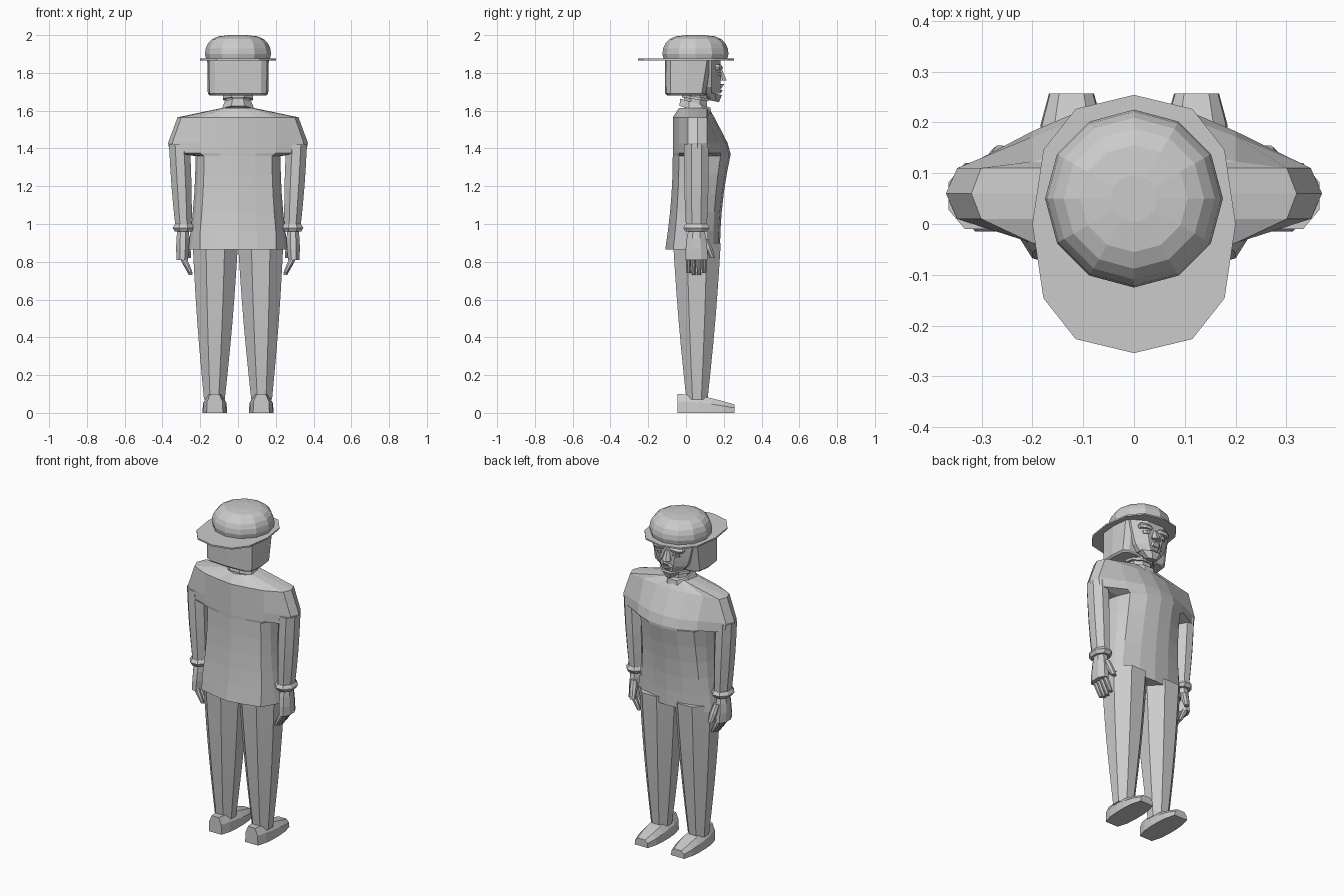
import bpy, bmesh, math

default_cube = bpy.data.objects.get("Cube")
if default_cube:
    bpy.data.objects.remove(default_cube, do_unlink=True)

shade = 0.6
grey = bpy.data.materials.new("plain grey")
grey.use_nodes = True
grey.diffuse_color = (shade, shade, shade, 1)
grey.node_tree.nodes["Principled BSDF"].inputs["Base Color"].default_value = grey.diffuse_color


def mix(a, b, t):
    return a + (b - a) * t


def power(value, exponent):
    """Signed power, used to square off or sharpen an ellipse."""
    return math.copysign(abs(value) ** exponent, value)


def loft(name, rings, side=1):
    """Skin a stack of equal-length rings and cap both ends."""
    bm = bmesh.new()
    rows = [[bm.verts.new((x * side, y, z)) for x, y, z in ring] for ring in rings]
    count = len(rows[0])
    for lower, upper in zip(rows, rows[1:]):
        for i in range(count):
            j = (i + 1) % count
            bm.faces.new((lower[i], lower[j], upper[j], upper[i]))
    bm.faces.new(rows[0])
    bm.faces.new(rows[-1])
    bmesh.ops.recalc_face_normals(bm, faces=bm.faces)
    mesh = bpy.data.meshes.new(name)
    bm.to_mesh(mesh)
    bm.free()
    mesh.materials.append(grey)
    bpy.context.collection.objects.link(bpy.data.objects.new(name, mesh))


def oval(z, cx, rx, cy, ry, sides=12, exponent=1.0, tilt=0.0):
    """Many-sided outline with a corner on each axis."""
    points = []
    for i in range(sides):
        angle = math.tau * i / sides
        y = ry * power(math.cos(angle), exponent)
        points.append((cx + rx * power(math.sin(angle), exponent), cy + y, z - tilt * y))
    return points


def octagon(z, cx, rx, cy, ry, tilt=0.0):
    """Rectangle with chamfered corners, optionally leaning."""
    points = []
    for i in range(8):
        angle = math.tau * (i + 0.5) / 8
        scale = 1 / math.cos(math.pi / 8)
        y = ry * math.cos(angle) * scale
        points.append((cx + rx * math.sin(angle) * scale, cy + y, z - tilt * y))
    return points


def taper(name, start, end, side=1, steps=1, bulge=0.0, tilt=0.0):
    """Octagonal bar between two (z, centre x, half width, centre y, half depth) sections."""
    rings = []
    for i in range(steps + 1):
        t = i / steps
        z, cx, rx, cy, ry = (mix(a, b, t) for a, b in zip(start, end))
        swell = bulge * math.sin(math.pi * t)
        rings.append(octagon(z, cx, rx + swell, cy, ry + swell, tilt))
    loft(name, rings, side)


# Jacket: flared skirt, chest, then the wide shoulder yoke
def jacket_ring(z, width, back, front):
    panel = min(0.2, width * 0.8)
    middle = 0.06
    half = [(0, front), (panel / 2, front - 0.01), (panel, mix(front, middle, 0.3)),
            (width * 0.94, middle + 0.05), (width, middle), (width * 0.94, middle - 0.05),
            (panel, mix(back, middle, 0.25)), (panel / 2, mix(back, middle, 0.1)), (0, back)]
    return [(x, y, z) for x, y in half + [(-x, y) for x, y in half[-2:0:-1]]]


back = -0.07
jacket = []
for i in range(6):
    t = i / 5
    flare = 0.04 * (1 - t) ** 2
    jacket.append(jacket_ring(mix(0.865, 1.36, t), 0.225 + flare, back - flare,
                              mix(0.18, 0.235, t * t)))
jacket += [jacket_ring(1.375, 0.36, back, 0.235), jacket_ring(1.43, 0.37, back, 0.22),
           jacket_ring(1.565, 0.32, back, 0.15), jacket_ring(1.615, 0.08, back / 2, 0.12)]
loft("jacket", jacket)

# Leaning collar, neck and neck band
neck_y = 0.05
taper("collar", (1.6, 0, 0.085, neck_y, 0.085), (1.64, 0, 0.07, neck_y, 0.08), tilt=0.3)
taper("neck", (1.58, 0, 0.06, neck_y, 0.06), (1.7, 0, 0.065, neck_y, 0.06))
taper("neck_band", (1.66, 0, 0.08, neck_y, 0.07), (1.675, 0, 0.08, neck_y, 0.07), tilt=0.15)

# Face widening from the jaw to the temples
levels = 5
loft("face", [octagon(mix(1.69, 1.868, i / levels), 0, mix(0.07, 0.14, math.sqrt(i / levels)),
                      0.1, 0.083) for i in range(levels + 1)])
taper("chin", (1.65, 0, 0.03, 0.15, 0.025), (1.695, 0, 0.07, 0.13, 0.06), tilt=0.2)
taper("lower_lip", (1.695, 0, 0.03, 0.16, 0.025), (1.71, 0, 0.035, 0.16, 0.035))
taper("upper_lip", (1.718, 0, 0.055, 0.16, 0.028), (1.74, 0, 0.03, 0.16, 0.042))
taper("nose", (1.76, 0, 0.03, 0.18, 0.035), (1.82, 0, 0.012, 0.17, 0.02))

# Square-cut hair
boxy = 0.4
loft("hair", [oval(1.68, 0, 0.15, 0, 0.1, exponent=boxy),
              oval(1.69, 0, 0.16, 0, 0.11, exponent=boxy),
              oval(1.868, 0, 0.163, 0.015, 0.127, exponent=boxy)])

# Hat brim and domed crown
loft("hat_brim", [oval(z, 0, 0.2, 0, 0.254, exponent=0.8) for z in (1.866, 1.875)])
radius = 0.175
crown = [oval(1.87, 0, radius * 0.96, neck_y, radius * 0.96)]
for i in range(6):
    angle = 1.5 * i / 5
    r = radius * math.sqrt(math.cos(angle))
    crown.append(oval(1.9 + math.sin(angle) / 10, 0, r, neck_y, r))
loft("hat_crown", crown)

# Shoe, skinned from heel to toe
def shoe_section(t):
    y = mix(-0.045, 0.257, t)
    centre = 0.123
    half = 0.043 + 0.023 * math.sqrt(math.sin(math.pi * min(t, 0.999)))
    top = 0.04 + 0.06 * math.cos(1.5 * t)
    right = [(half, 0), (half * 0.95, top * 0.6), (half * 0.55, top)]
    return [(centre + x, y, z) for x, z in right + [(-x, z) for x, z in reversed(right)]]


# Paired parts
arm_y = 0.055
for side, word in ((1, "left"), (-1, "right")):
    taper(word + "_sleeve", (1.42, 0.31, 0.055, arm_y, 0.065), (0.98, 0.288, 0.043, arm_y, 0.055),
          side, steps=4, bulge=0.004)
    taper(word + "_cuff", (1.0, 0.289, 0.045, arm_y, 0.058), (0.96, 0.289, 0.045, arm_y, 0.058),
          side, steps=2, bulge=0.012)

    # Hand with a palm, four curled fingers and a thumb
    taper(word + "_palm", (0.98, 0.29, 0.03, arm_y, 0.04), (0.81, 0.295, 0.03, arm_y, 0.06),
          side, steps=3, bulge=0.005)
    for i in range(4):
        y = arm_y + 0.028 * (i - 1.5)
        tip = 0.73 + 0.01 * (i in (0, 3))
        taper(f"{word}_finger_{i + 1}", (0.83, 0.295, 0.018, y, 0.012),
              (tip, 0.25, 0.01, y, 0.01), side, steps=2, bulge=0.002)
    taper(word + "_thumb", (0.92, 0.28, 0.018, 0.1, 0.018), (0.82, 0.264, 0.016, 0.14, 0.014),
          side, steps=2, bulge=0.004)

    # Tapered trouser leg and shoe
    taper(word + "_trouser_leg", (0.9, 0.12, 0.12, 0.058, 0.126), (0.07, 0.125, 0.055, 0.058, 0.056),
          side, steps=6, bulge=0.006)
    loft(word + "_shoe", [shoe_section(i / 5) for i in range(6)], side)

    # Brow ridge and eye
    taper(word + "_brow", (1.815, 0.055, 0.04, 0.165, 0.025), (1.845, 0.055, 0.04, 0.165, 0.02),
          side, steps=2, bulge=0.008)
    taper(word + "_eye", (1.785, 0.052, 0.023, 0.165, 0.02), (1.803, 0.052, 0.025, 0.165, 0.024), side)
